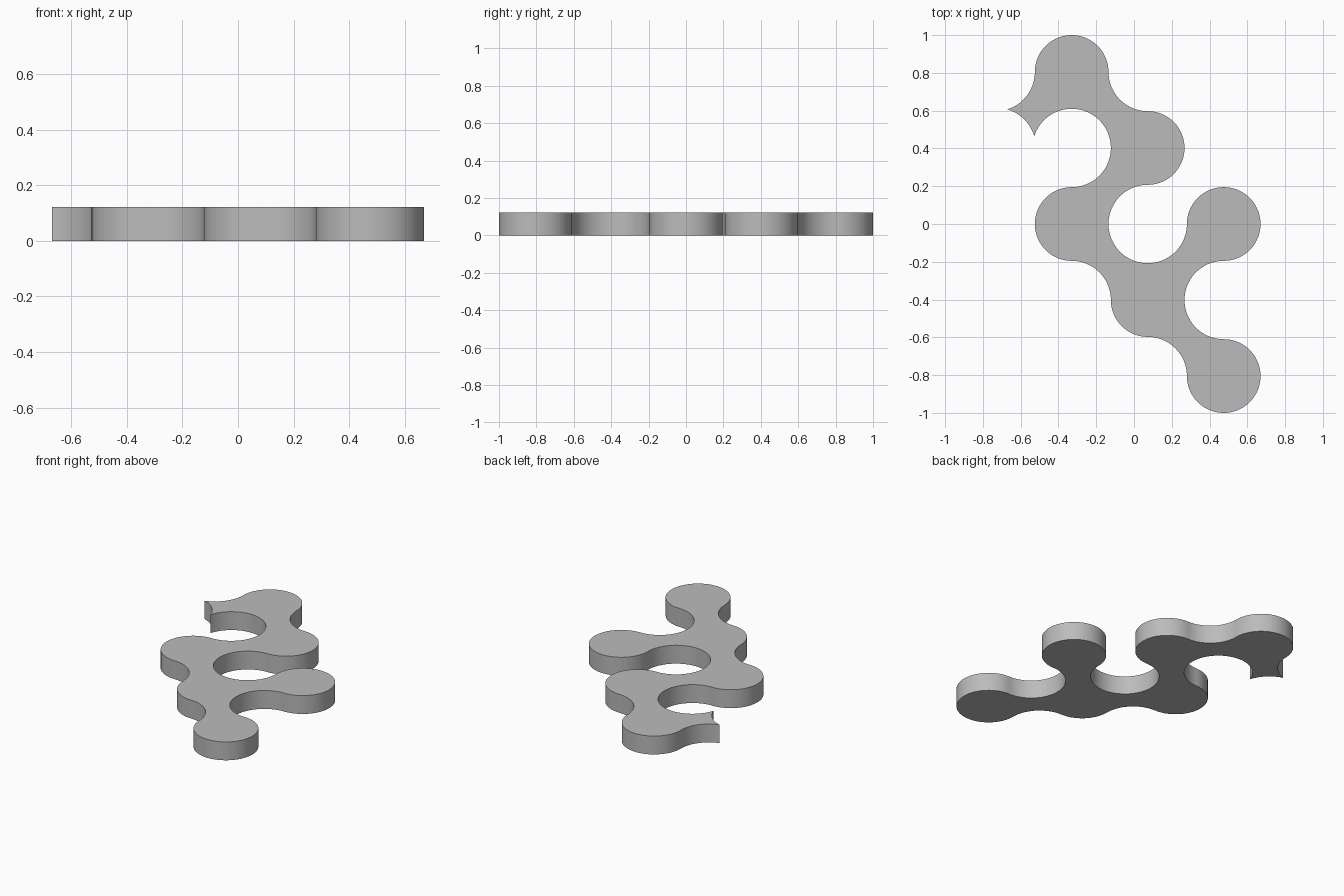
import bpy
import bmesh
from math import radians, cos, sin, atan2, sqrt, degrees

cube = bpy.data.objects.get("Cube")
if cube:
    bpy.data.objects.remove(cube, do_unlink=True)

PITCH = 0.4025      # spacing of the lobe / notch lattice
LOBE = 0.195        # convex radius
NOTCH = PITCH - LOBE  # concave radius, tangent to the lobes
SOCKET = 0.2139     # end socket with a little clearance
HEIGHT = 0.122
ORIGIN_X = 0.475 - 2 * PITCH

# Where the socket circle cuts the neighbouring notch circles
rise = (PITCH**2 + SOCKET**2 - NOTCH**2) / (2 * PITCH)
tip = degrees(atan2(rise, sqrt(SOCKET**2 - rise**2)))
notch_tip = degrees(atan2(PITCH - rise, sqrt(SOCKET**2 - rise**2)))

# Counter-clockwise outline: lattice column, row, radius, start and end angle
ARCS = [
    (0, 2, LOBE, 0, 180),
    (-1, 2, NOTCH, 0, -notch_tip),
    (-1, 1, SOCKET, tip, 90 - tip),
    (0, 1, NOTCH, 90 + notch_tip, -90),
    (0, 0, LOBE, 90, 270),
    (0, -1, NOTCH, 90, 0),
    (1, -1, LOBE, 180, 270),
    (1, -2, NOTCH, 90, 0),
    (2, -2, LOBE, 180, 450),
    (2, -1, NOTCH, 270, 90),
    (2, 0, LOBE, -90, 180),
    (1, 0, NOTCH, 0, -270),
    (1, 1, LOBE, -90, 90),
    (1, 2, NOTCH, 270, 180),
]


def arc_points(col, row, radius, start, end):
    """Points along one arc, leaving the last to the next arc."""
    steps = max(4, round(abs(end - start) / 4))
    for k in range(steps):
        a = radians(start + (end - start) * k / steps)
        yield (ORIGIN_X + col * PITCH + radius * cos(a),
               row * PITCH + radius * sin(a), 0)


# Grey finish
grey = bpy.data.materials.new("plain grey")
grey.use_nodes = True
colour = (0.5, 0.5, 0.5, 1)
grey.diffuse_color = colour
grey.node_tree.nodes["Principled BSDF"].inputs["Base Color"].default_value = colour

# Flat plate, extruded from the outline
bm = bmesh.new()
outline = [bm.verts.new(p) for arc in ARCS for p in arc_points(*arc)]
base = bm.faces.new(outline)
top = bmesh.ops.extrude_face_region(bm, geom=[base], use_keep_orig=True)["geom"]
bmesh.ops.translate(bm, vec=(0, 0, HEIGHT),
                    verts=[g for g in top if isinstance(g, bmesh.types.BMVert)])
bmesh.ops.recalc_face_normals(bm, faces=bm.faces)
mesh = bpy.data.meshes.new("lobed_plate")
bm.to_mesh(mesh)
bm.free()
mesh.materials.append(grey)

plate = bpy.data.objects.new("lobed_plate", mesh)
bpy.context.collection.objects.link(plate)
bpy.context.view_layer.objects.active = plate
plate.select_set(True)
bpy.ops.object.shade_smooth_by_angle(angle=radians(30))
